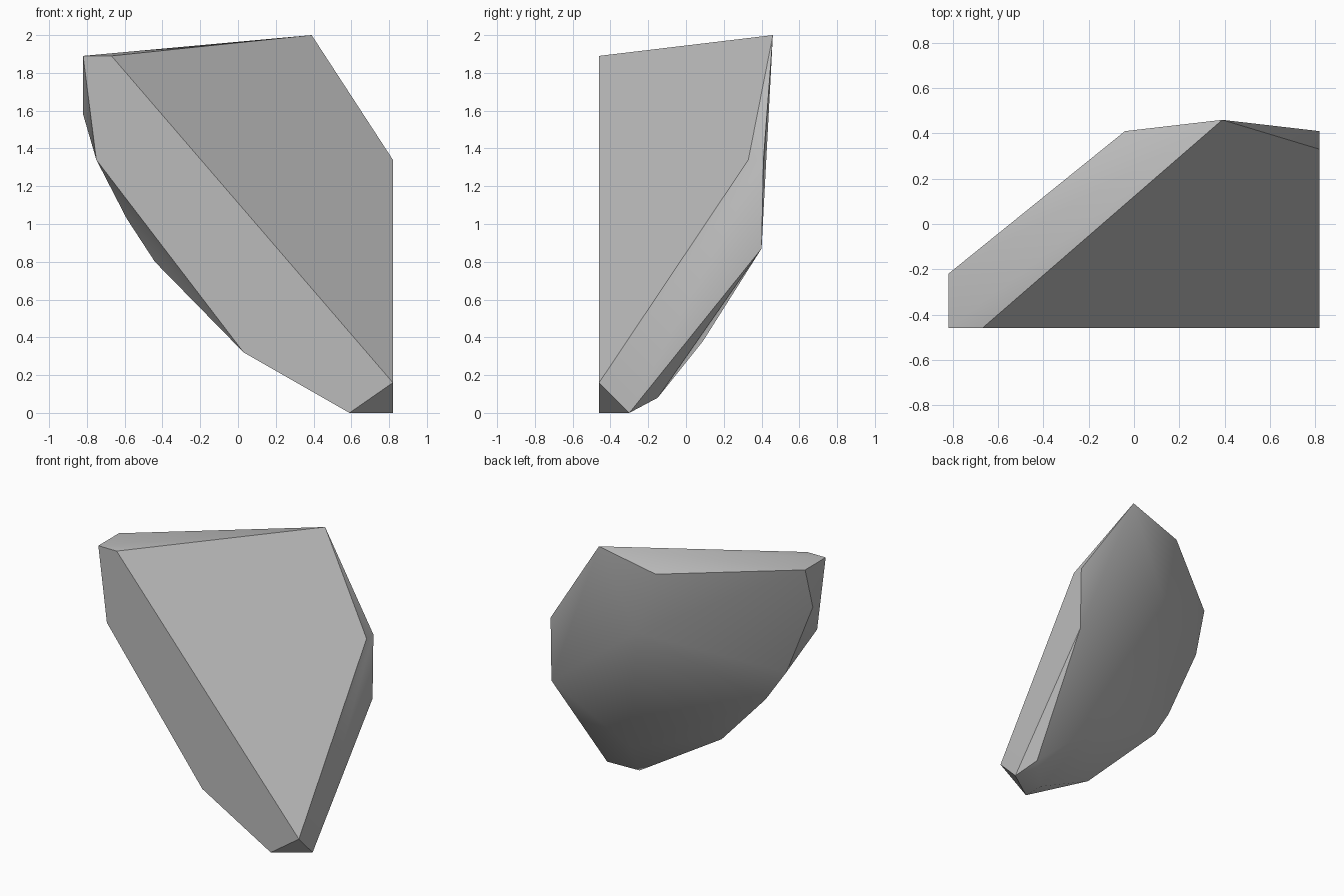
import bpy
import bmesh
import math

default_cube = bpy.data.objects.get("Cube")
if default_cube:
    bpy.data.objects.remove(default_cube, do_unlink=True)

# One plain stone colour
stone = bpy.data.materials.new("stone_grey")
stone.use_nodes = True
colour = (0.5, 0.5, 0.5, 1)
stone.diffuse_color = colour
stone.node_tree.nodes["Principled BSDF"].inputs["Base Color"].default_value = colour

# Flat limits where the chunk has been cut
side, front, crown, shoulder = 0.82, -0.46, 1.89, 1.34


def front_corners():
    """Corners of the flat front, as x and z."""
    outline = [(-side, crown), (-0.67, crown), (side, 0.16),
               (0.59, 0), (0.03, 0.32), (-0.75, shoulder)]
    return [(x, front, z) for x, z in outline]


def left_corners():
    """Corners of the flat left side, as y and z."""
    outline = [(0.33, shoulder), (0.41, shoulder), (0.4, 0.87), (-0.3, 0)]
    return [(side, y, z) for y, z in outline]


# Peak and rear edge of the top
top_corners = [(0.39, 0.46, 2), (-0.04, 0.41, crown), (-side, -0.22, crown)]

# Rounded back, from the right side down to the foot
back_corners = [(-side, -0.31, 1.58), (-0.59, -0.33, 1.03), (-0.44, -0.3, 0.8),
                (0.11, 0.42, 1.42), (0.4, 0.09, 0.38),
                (0.75, -0.15, 0.08), (0.59, -0.3, 0)]


def build_chunk(name, corners, material):
    """Wrap a convex skin around the corners and merge the flat facets."""
    bm = bmesh.new()
    for corner in corners:
        bm.verts.new(corner)
    bmesh.ops.convex_hull(bm, input=bm.verts)
    loose = [v for v in bm.verts if not v.link_faces]
    bmesh.ops.delete(bm, geom=loose, context="VERTS")
    bmesh.ops.dissolve_limit(bm, angle_limit=math.radians(2),
                             verts=bm.verts, edges=bm.edges)
    bmesh.ops.recalc_face_normals(bm, faces=bm.faces)
    mesh = bpy.data.meshes.new(name)
    bm.to_mesh(mesh)
    bm.free()
    mesh.materials.append(material)
    chunk = bpy.data.objects.new(name, mesh)
    bpy.context.collection.objects.link(chunk)
    return chunk


# Rock: crisp cut planes, softly shaded back
rock = build_chunk("rock_chunk",
                   front_corners() + left_corners() + top_corners + back_corners,
                   stone)
bpy.ops.object.select_all(action="DESELECT")
rock.select_set(True)
bpy.context.view_layer.objects.active = rock
bpy.ops.object.shade_smooth_by_angle(angle=math.radians(35))
